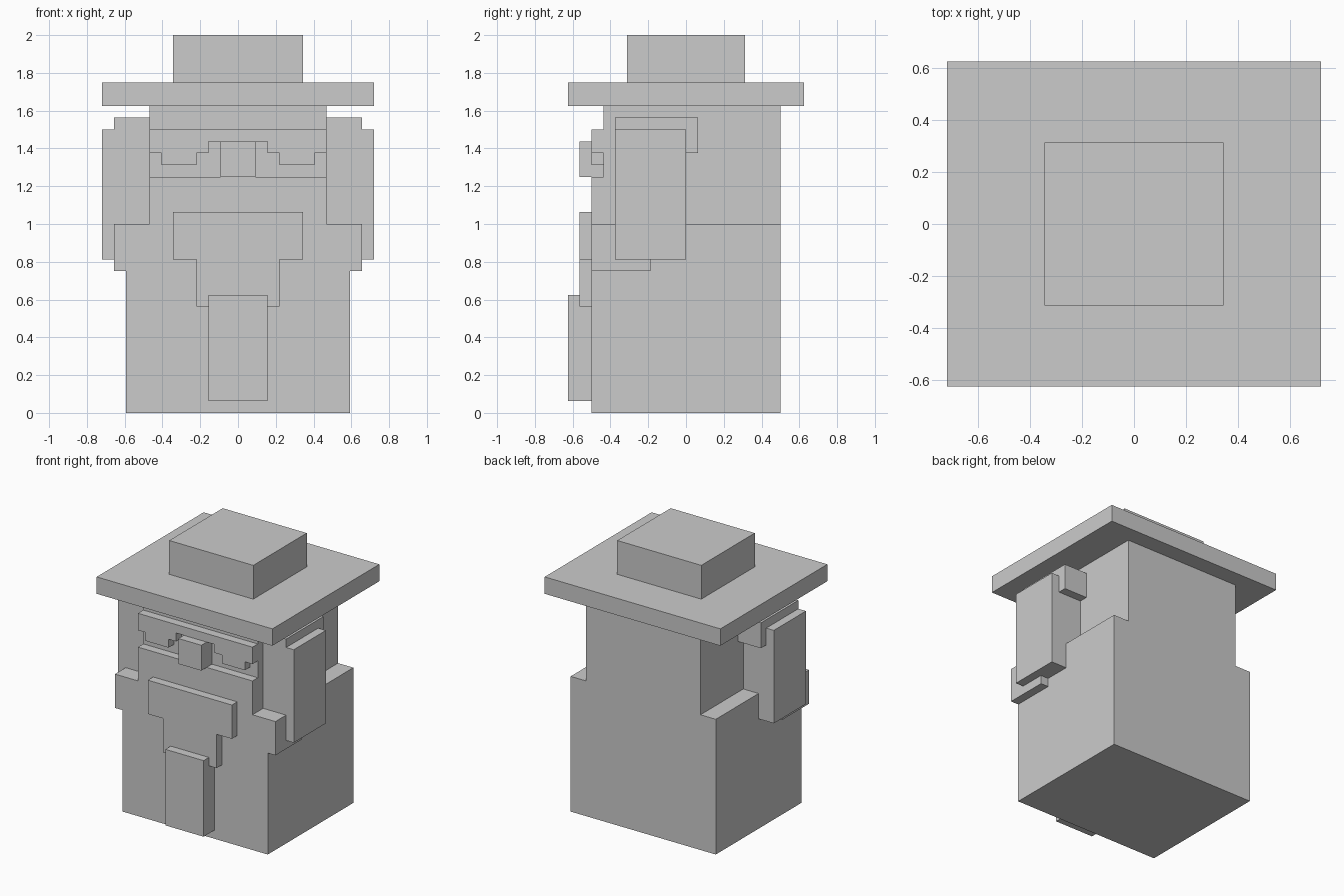
import bpy, bmesh
from mathutils import Vector

U = 1 / 16  # grid unit of the blocky design

cube = bpy.data.objects.get("Cube")
if cube:
    bpy.data.objects.remove(cube, do_unlink=True)

stone = bpy.data.materials.new("light_grey")
stone.use_nodes = True
GREY = (0.6, 0.6, 0.6, 1)
stone.diffuse_color = GREY
stone.node_tree.nodes["Principled BSDF"].inputs["Base Color"].default_value = GREY


def finish(name, bm):
    bmesh.ops.recalc_face_normals(bm, faces=bm.faces[:])
    mesh = bpy.data.meshes.new(name)
    bm.to_mesh(mesh)
    bm.free()
    mesh.materials.append(stone)
    obj = bpy.data.objects.new(name, mesh)
    bpy.context.collection.objects.link(obj)
    return obj


def extrude(name, points, start, depth):
    """Extrude a closed outline; start places 3D points, depth is the offset."""
    bm = bmesh.new()
    face = bm.faces.new([bm.verts.new(start(a, b) * U) for a, b in points])
    new = bmesh.ops.extrude_face_region(bm, geom=[face])["geom"]
    verts = [v for v in new if isinstance(v, bmesh.types.BMVert)]
    bmesh.ops.translate(bm, vec=Vector(depth) * U, verts=verts)
    return finish(name, bm)


def box(name, x, y, z):
    outline = [(x[0], z[0]), (x[1], z[0]), (x[1], z[1]), (x[0], z[1])]
    return extrude(name, outline, lambda a, b: Vector((a, y[0], b)), (0, y[1] - y[0], 0))


def front_relief(name, half, y0, y1):
    """Relief on the front, from the +x half of its outline, top to bottom."""
    outline = half + [(-a, b) for a, b in reversed(half)]
    return extrude(name, outline, lambda a, b: Vector((a, y0, b)), (0, y1 - y0, 0))


# Torso, head and face
box("body", (-9.5, 9.5), (-8, 8), (0, 16))
box("head", (-7.5, 7.5), (-7, 8), (16, 26))
box("cheeks", (-7.5, 7.5), (-8, -7), (16, 20))
box("nose", (-1.5, 1.5), (-9, -7), (20, 23))
front_relief("brow", [(7.5, 24), (7.5, 22), (6.5, 22), (6.5, 21), (3.5, 21),
                      (3.5, 22), (2.5, 22), (2.5, 23)], -8, -7)

# Moustache and beard
front_relief("moustache", [(5.5, 17), (5.5, 13), (3.5, 13), (3.5, 9)], -9, -8)
box("beard", (-2.5, 2.5), (-10, -8), (1, 10))

# Ears: stepped inner slab with a lobe, plus a raised outer plate
ear_outline = [(-6, 25), (1, 25), (1, 22), (0, 22), (0, 13), (-3, 13),
               (-3, 12), (-8, 12), (-8, 16), (-6, 16)]
for side, s in (("left", 1), ("right", -1)):
    extrude(side + "_ear", ear_outline,
            lambda a, b: Vector((7.5 * s, a, b)), (3 * s, 0, 0))
    box(side + "_ear_plate", sorted((10.5 * s, 11.5 * s)), (-6, 0), (13, 24))

# Hat
box("hat_brim", (-11.5, 11.5), (-10, 10), (26, 28))
box("hat_crown", (-5.5, 5.5), (-5, 5), (28, 32))
